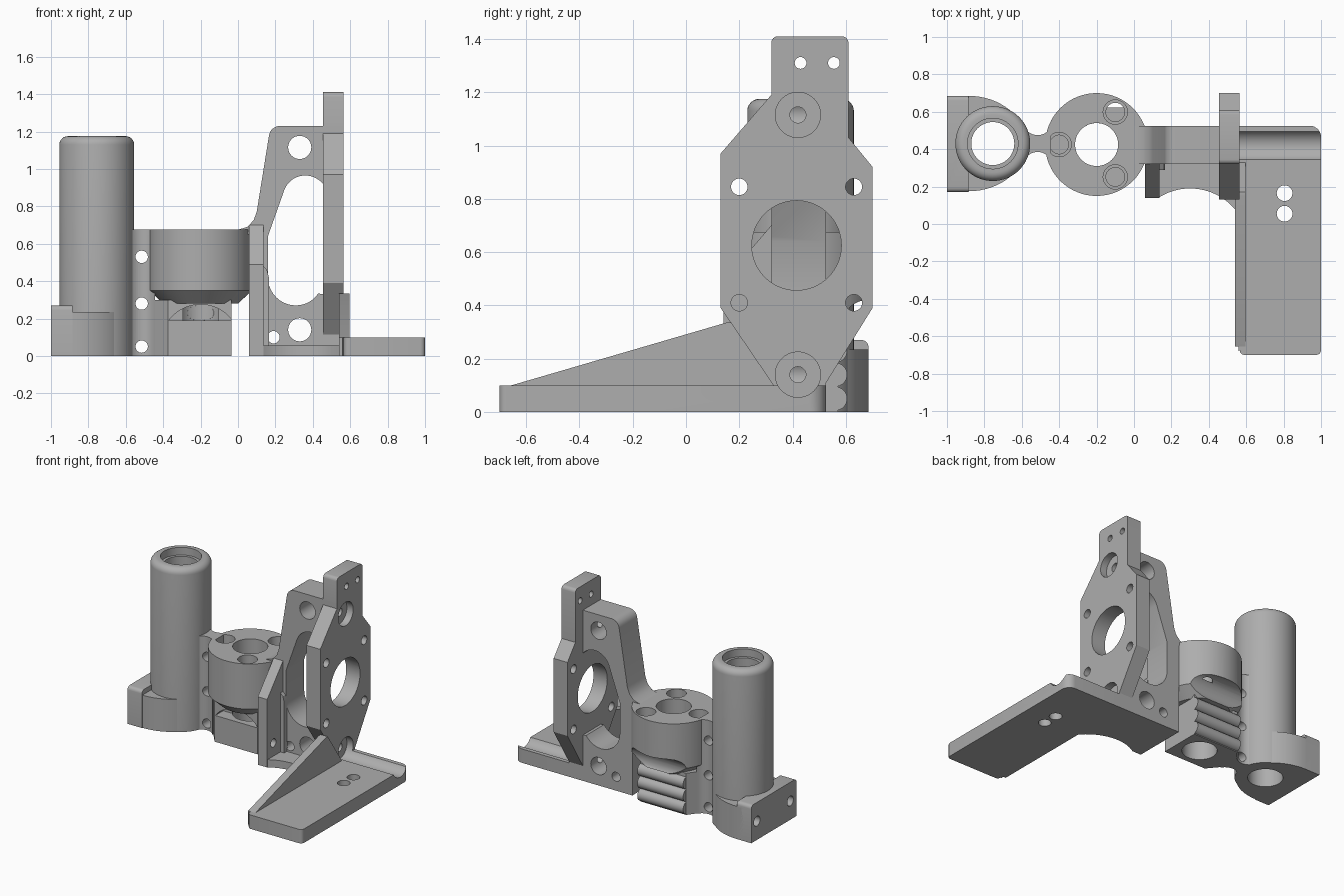
import bpy, bmesh, math

if "Cube" in bpy.data.objects:
    bpy.data.objects.remove(bpy.data.objects["Cube"])

grey = bpy.data.materials.new("plain grey")
grey.diffuse_color = (0.42, 0.42, 0.42, 1)
grey.use_nodes = True
grey.node_tree.nodes["Principled BSDF"].inputs["Base Color"].default_value = grey.diffuse_color


def place(axis, u, v, w):
    return {'X': (w, u, v), 'Y': (u, w, v), 'Z': (u, v, w)}[axis]


def finish(name, bm):
    bmesh.ops.recalc_face_normals(bm, faces=bm.faces)
    me = bpy.data.meshes.new(name)
    bm.to_mesh(me)
    bm.free()
    me.materials.append(grey)
    ob = bpy.data.objects.new(name, me)
    bpy.context.collection.objects.link(ob)
    return ob


def prism(name, pts, axis, a, b):
    """Extrude a 2D outline along an axis from a to b."""
    bm = bmesh.new()
    lo = [bm.verts.new(place(axis, u, v, a)) for u, v in pts]
    hi = [bm.verts.new(place(axis, u, v, b)) for u, v in pts]
    bm.faces.new(lo)
    bm.faces.new(hi)
    n = len(pts)
    for i in range(n):
        j = (i + 1) % n
        bm.faces.new((lo[i], lo[j], hi[j], hi[i]))
    return finish(name, bm)


def lathe(name, ring, cx, cy, n=64):
    """Revolve a closed (radius, z) section about a vertical line."""
    bm = bmesh.new()
    rows = []
    for k in range(n):
        t = 2 * math.pi * k / n
        rows.append([bm.verts.new((cx + r * math.cos(t), cy + r * math.sin(t), z)) for r, z in ring])
    m = len(ring)
    for k in range(n):
        p, q = rows[k], rows[(k + 1) % n]
        for i in range(m):
            j = (i + 1) % m
            bm.faces.new((p[i], p[j], q[j], q[i]))
    return finish(name, bm)


def arc(cx, cy, rx, a0, a1, n=8, ry=None):
    ry = ry or rx
    return [(cx + rx * math.cos(math.radians(a0 + (a1 - a0) * i / n)),
             cy + ry * math.sin(math.radians(a0 + (a1 - a0) * i / n))) for i in range(n + 1)]


def rect(u0, u1, v0, v1):
    return [(u0, v0), (u1, v0), (u1, v1), (u0, v1)]


def cut(targets, pts, axis, a, b):
    cutter = prism("cutter", pts, axis, a, b)
    cutter.hide_render = True
    for ob in targets:
        mod = ob.modifiers.new("cut", 'BOOLEAN')
        mod.operation, mod.solver, mod.object = 'DIFFERENCE', 'EXACT', cutter
        bpy.context.view_layer.objects.active = ob
        bpy.ops.object.modifier_apply(modifier=mod.name)
    bpy.data.objects.remove(cutter)


def hole(targets, u, v, r, axis, a, b, n=32):
    cut(targets, arc(u, v, r, 0, 360 - 360 / n, n - 1), axis, a, b)


# Tall tube with rounded rim
TX, TY = -0.755, 0.43
lathe("tall_tube", [(0.115, 0), (0.2, 0)] + arc(0.155, 1.13, 0.045, 0, 90, 6)
      + [(0.135, 1.175), (0.135, 1.12), (0.115, 1.12)], TX, TY)

# Tube base: D-shaped foot and raised end block
foot = prism("tube_base", [(-0.95, 0.175)] + arc(-0.885, TY, 0.31, -90, 90, 32, 0.255)
             + [(-0.95, 0.685)], 'Z', 0, 0.235)
block = prism("tube_end_block", [(0.17, 0), (0.685, 0)] + arc(0.66, 0.245, 0.025, 0, 90, 4)
              + arc(0.195, 0.245, 0.025, 90, 180, 4), 'X', -1, -0.885)
hole([foot, block], TX, TY, 0.15, 'Z', -0.1, 0.4, 48)
for y in (0.24, 0.62):
    hole([foot, block], y, 0.135, 0.035, 'X', -1.1, -0.87)

# Thin web joining tube and coupler
side = [(-0.515 + t * 0.01, 0.045 + 0.08 - math.sqrt(0.0064 - (t * 0.01) ** 2)) for t in range(-7, 8)]
web = prism("web", [(x, 0.43 + w) for x, w in side] + [(x, 0.43 - w) for x, w in reversed(side)],
            'Z', 0, 0.675)
for z in (0.05, 0.28, 0.53):
    hole([web], -0.515, z, 0.033, 'Y', 0.1, 0.8)

# Round coupler with lower block
CX, CY = -0.2, 0.425
coupler = lathe("coupler", [(0.115, 0.28), (0.2, 0.28), (0.275, 0.35), (0.275, 0.675), (0.115, 0.675)], CX, CY)
lower = prism("coupler_block", [(-0.47, 0.385), (-0.375, 0.27), (-0.035, 0.27), (-0.035, 0.57),
                                (-0.4, 0.57), (-0.47, 0.475)], 'Z', 0, 0.3)
for i in range(3):
    rib = prism("grip_rib", arc(0.56, 0.05 + i * 0.09, 0.045, 0, 348.75, 31), 'X', -0.4, -0.035)
    hole([rib], CX, CY, 0.115, 'Z', -0.1, 0.4)
hole([lower], CX, CY, 0.115, 'Z', -0.1, 0.4, 64)
cut([lower], arc(CX, 0.0625, 0.2125, 36.87, 143.13, 20), 'Y', 0.2, 0.36)
hole([coupler], 0.68, 0.33, 0.09, 'X', -0.6, 0.055)
for a in (60, 180, 300):
    x = CX + 0.2 * math.cos(math.radians(a))
    y = CY + 0.2 * math.sin(math.radians(a))
    hole([coupler], x, y, 0.065, 'Z', 0.6, 0.8)
    hole([coupler], x, y, 0.05, 'Z', 0.4, 0.7)

# Upright mount wall
wall = prism("mount_wall", [(0.06, 0), (0.565, 0), (0.565, 1.23)] + arc(0.225, 1.17, 0.06, 90, 172, 8)
             + [(0.1, 0.77), (0.083, 0.725), (0.05, 0.69), (0, 0.675), (0, 0.65), (0.06, 0.65)],
             'Y', 0.32, 0.525)
slot = (arc(0.31, 0.42, 0.15, 180, 270, 10) + arc(0.31, 0.42, 0.145, 280, 325, 5, 0.15) + [(0.455, 0.33)]
        + [(0.455, 0.92)] + arc(0.36, 0.845, 0.12, 50, 160, 12) + [(0.16, 0.64)])
cut([wall], slot, 'Y', 0.2, 0.7)

# Mount floor with a curved front, and side gusset
floor = prism("mount_floor", [(0.06, 0.14)] + arc(0.3, -0.124, 0.314, 122.7, 40, 20)
              + [(0.565, 0.08), (0.565, 0.4), (0.06, 0.4)], 'Z', 0, 0.055)
gusset = prism("side_gusset", [(0.14, 0), (0.35, 0), (0.35, 0.7), (0.32, 0.7), (0.14, 0.49)], 'X', 0.06, 0.135)
prism("gusset_fillet", [(0.135, 0.03), (0.165, 0.03), (0.165, 0.42), (0.155, 0.46), (0.135, 0.48)],
      'Y', 0.29, 0.33)
hole([gusset], 0.21, 0.15, 0.03, 'X', 0, 0.2)

# Motor plate
plate = prism("motor_plate", [(0.32, 1.19)] + arc(0.345, 1.385, 0.025, 180, 90, 4)
              + arc(0.585, 1.385, 0.025, 90, 0, 4)
              + [(0.61, 1.03), (0.7, 0.92), (0.7, 0.39), (0.52, 0.1), (0.33, 0.1), (0.13, 0.39), (0.13, 0.97)],
              'X', 0.455, 0.565)
hole([plate, wall], 0.415, 0.625, 0.168, 'X', 0.4, 0.7, 64)
for y in (0.2, 0.63):
    for z in (0.41, 0.845):
        hole([plate], y, z, 0.031, 'X', 0.4, 0.7)
for y in (0.43, 0.555):
    hole([plate], y, 1.31, 0.022, 'X', 0.4, 0.7)

# Foot plate with slanted rib
base = prism("foot_plate", arc(0.94, 0.465, 0.06, 0, 90, 8) + [(0.56, 0.525), (0.56, -0.68)]
             + arc(0.59, -0.675, 0.025, 180, 270, 4) + arc(0.975, -0.675, 0.025, 270, 360, 4), 'Z', 0, 0.1)
for y in (0.055, 0.165):
    hole([base], 0.805, y, 0.042, 'Z', -0.1, 0.3)
rib = prism("slanted_rib", [(-0.655, 0), (0.33, 0), (0.33, 0.1), (0.17, 0.335), (0.15, 0.335), (-0.655, 0.1)],
            'X', 0.54, 0.597)

# Screw seats, trough over the foot plate, nut holes
for z, end in ((1.115, 0.7), (0.14, 1.1)):
    hole([plate, wall, base, rib], 0.42, z, 0.085, 'X', 0.515, end, 40)
    hole([plate, wall], 0.42, z, 0.03, 'X', 0.33, 0.7)
    hole([wall], 0.33, z, 0.062, 'Y', 0.2, 0.7)
hole([wall], 0.19, 0.1, 0.033, 'Y', 0.2, 0.7)

# Smooth round surfaces, keep edges sharp
bpy.ops.object.select_all(action='DESELECT')
for ob in bpy.context.scene.objects:
    ob.select_set(True)
    bpy.context.view_layer.objects.active = ob
bpy.ops.object.shade_smooth_by_angle(angle=math.radians(30))
